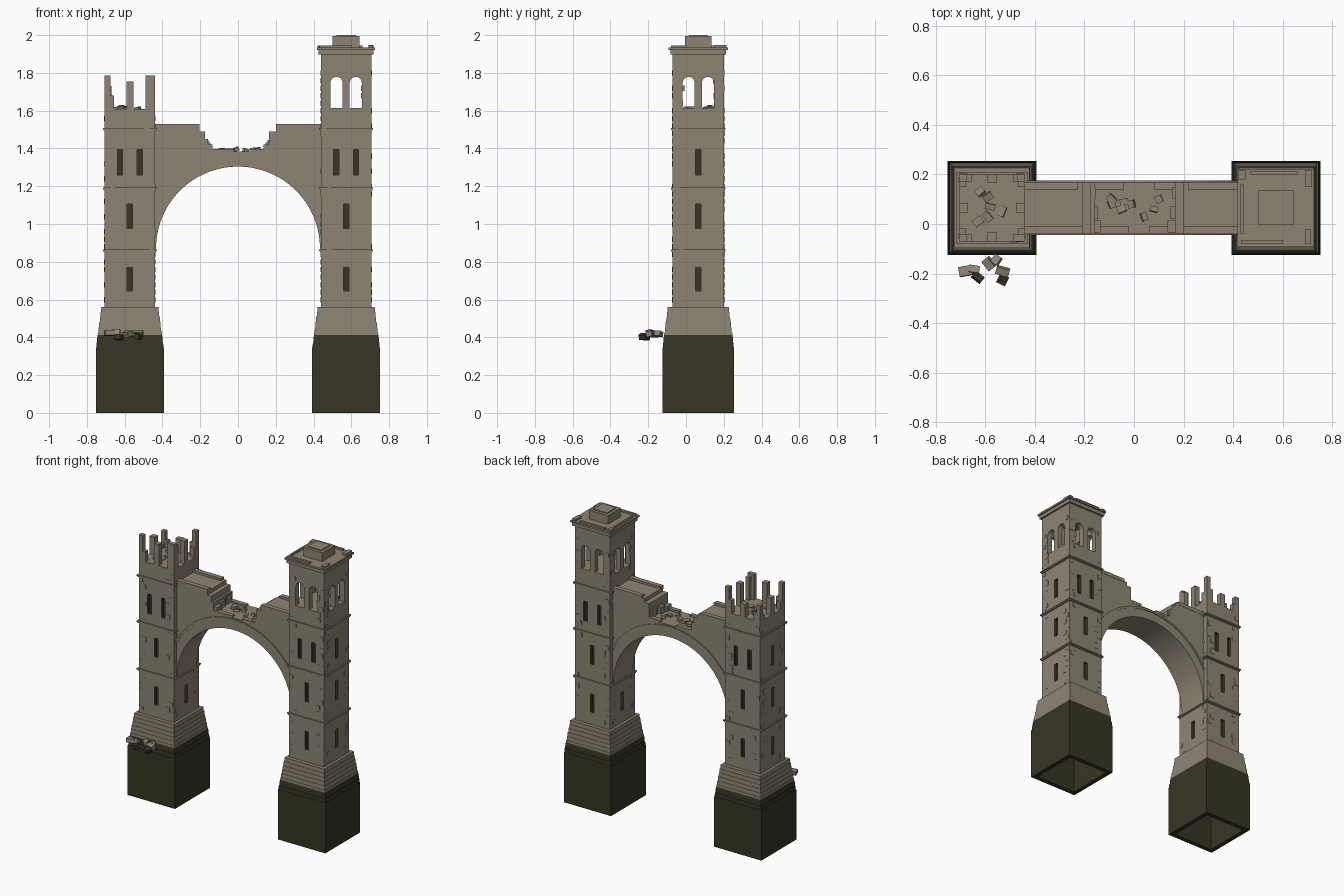
import bpy, bmesh, math, random
from mathutils import Matrix, Vector

random.seed(7)
old = bpy.data.objects.get("Cube")
if old:
    bpy.data.objects.remove(old)


def material(name, col):
    m = bpy.data.materials.new(name)
    m.use_nodes = True
    m.diffuse_color = (*col, 1)
    m.node_tree.nodes["Principled BSDF"].inputs["Base Color"].default_value = (*col, 1)
    return m


STONE = material("weathered stone", (0.27, 0.235, 0.175))
DARK = material("dark damp stone", (0.037, 0.036, 0.018))
CY = 0.065            # depth centre of both towers
TX = 0.5725           # tower distance from the middle
HX, HY = 0.1335, 0.136  # shaft half sizes


def finish(name, bm, mats):
    bmesh.ops.recalc_face_normals(bm, faces=bm.faces)
    me = bpy.data.meshes.new(name)
    bm.to_mesh(me)
    bm.free()
    for m in mats:
        me.materials.append(m)
    ob = bpy.data.objects.new(name, me)
    bpy.context.collection.objects.link(ob)
    return ob


def add_box(bm, lo, hi, rot=None):
    size = [b - a for a, b in zip(lo, hi)]
    mid = [(a + b) / 2 for a, b in zip(lo, hi)]
    m = Matrix.Translation(mid) @ (rot or Matrix()) @ Matrix.Diagonal((*size, 1))
    bmesh.ops.create_cube(bm, size=1, matrix=m)


def boxes(name, items, mat=STONE):
    bm = bmesh.new()
    for lo, hi in items:
        add_box(bm, lo, hi)
    return finish(name, bm, [mat])


def block(cx, hx, hy, z0, z1):
    return (cx - hx, CY - hy, z0), (cx + hx, CY + hy, z1)


def add_prism(bm, outline, a, b, axis="y"):
    # outline holds (across, height) pairs, extruded from a to b
    def place(u, z, d):
        return (u, d, z) if axis == "y" else (d, u, z)
    face = bm.faces.new([bm.verts.new(place(u, z, a)) for u, z in outline])
    ext = bmesh.ops.extrude_face_region(bm, geom=[face])
    move = Vector(place(0, 0, b - a))
    bmesh.ops.translate(bm, vec=move, verts=[v for v in ext["geom"] if isinstance(v, bmesh.types.BMVert)])


def cut(ob, cutters):
    for c in cutters:
        c.hide_render = True
        mod = ob.modifiers.new("cut", "BOOLEAN")
        mod.operation, mod.solver, mod.object = "DIFFERENCE", "EXACT", c
        mod.material_mode = "TRANSFER"
    deps = bpy.context.evaluated_depsgraph_get()
    me = bpy.data.meshes.new_from_object(ob.evaluated_get(deps))
    ob.modifiers.clear()
    ob.data = me
    for c in cutters:
        bpy.data.objects.remove(c)


def plinth(name, cx):
    # hollow footing, then battered courses with narrow ledges
    rings = [(0.15, 0.16, 0.32), (0.15, 0.16, 0), (0.18, 0.19, 0), (0.18, 0.19, 0.345)]
    for i in range(8):
        s, z = 0.18 - 0.0036 * (i + 1), 0.345 + 0.027 * i
        rings += [(s + 0.001, s + 0.0115, z), (s, s + 0.0105, z + 0.027)]
    split = [r for r in rings if r[2] < 0.42]
    rings[len(split) - 1] = (*rings[len(split) - 1][:2], 0.412)
    bm = bmesh.new()
    loops = [[bm.verts.new((cx + sx * hx, CY + sy * hy, z))
              for sx, sy in ((-1, -1), (1, -1), (1, 1), (-1, 1))] for hx, hy, z in rings]
    for a, b in zip(loops, loops[1:]):
        for k in range(4):
            bm.faces.new((a[k], a[k - 1], b[k - 1], b[k]))
    bm.faces.new(loops[0])
    bm.faces.new(loops[-1])
    for f in bm.faces:
        f.material_index = int(f.calc_center_median().z < 0.412)
    return finish(name, bm, [STONE, DARK])


def shaft(name, cx):
    ob = boxes(name, [block(cx, HX, HY, 0.55, 1.61)])
    slits = [(0, 0.645, 0.77), (0, 0.975, 1.105), (-0.052, 1.26, 1.395), (0.052, 1.26, 1.395)]
    holes = []
    for s in (-1, 1):
        for off, z0, z1 in slits:
            y = CY + s * HY
            holes.append(((cx + off - 0.014, y - 0.022, z0), (cx + off + 0.014, y + 0.022, z1)))
        for z0, z1 in [(a, b) for o, a, b in slits if o >= 0]:
            x = cx + s * HX
            holes.append(((x - 0.022, CY - 0.014, z0), (x + 0.022, CY + 0.014, z1)))
    cut(ob, [boxes("slit_cutter", holes, DARK)])


def worn_blocks(name, cx, top):
    # scattered facing stones standing slightly proud
    items = []
    for row in range(int((top - 0.6) / 0.04)):
        z = 0.585 + row * 0.04
        for s in (-1, 1):
            for k in range(2):
                u = random.choice((-0.115, -0.09, 0.09, 0.112))
                w, p = random.uniform(0.008, 0.016), random.uniform(0.001, 0.003)
                y, x = CY + s * HY, cx + s * HX
                if k:
                    items.append(((cx + u - w, y - p, z), (cx + u + w, y + p, z + 0.028)))
                else:
                    items.append(((x - p, CY + u - w, z), (x + p, CY + u + w, z + 0.028)))
    boxes(name, items)


for side, cx, top in (("left", TX, 1.88), ("right", -TX, 1.6)):
    plinth(side + "_plinth", cx)
    shaft(side + "_shaft", cx)
    worn_blocks(side + "_worn_blocks", cx, top)
    bands = []
    for z in (0.86, 1.187, 1.503):
        bands += [block(cx, 0.143, 0.145, z - 0.002, z + 0.006), block(cx, 0.139, 0.141, z - 0.009, z - 0.002)]
    boxes(side + "_string_courses", bands)

# Complete belfry with paired arched openings on every side
belfry = boxes("belfry", [block(TX, HX, HY, 1.61, 1.905)])


def arch_cutter(axis, mid):
    bm = bmesh.new()
    for off in (-0.051, 0.051):
        c = mid + off
        pts = [(c - 0.032, 1.615), (c + 0.032, 1.615)]
        pts += [(c + 0.032 * math.cos(math.pi * i / 12), 1.747 + 0.032 * math.sin(math.pi * i / 12)) for i in range(13)]
        d = CY if axis == "y" else TX
        add_prism(bm, pts, d - 0.2, d + 0.2, axis)
    return finish("arch_cutter", bm, [STONE])


cut(belfry, [boxes("room_cutter", [block(TX, 0.098, 0.1, 1.615, 1.87)]),
             arch_cutter("y", TX), arch_cutter("x", CY)])

# Cornice, broken roof edge and the cap block
boxes("cornice", [block(TX, 0.146, 0.148, 1.898, 1.922), block(TX, 0.154, 0.157, 1.922, 1.934)])
boxes("roof_edging", [
    ((0.432, -0.08, 1.93), (0.60, -0.065, 1.946)), ((0.43, -0.04, 1.93), (0.442, 0.16, 1.946)),
    ((0.47, 0.2, 1.93), (0.66, 0.214, 1.946)), ((0.69, 0.15, 1.93), (0.718, 0.215, 1.947)),
    ((0.69, -0.08, 1.93), (0.715, -0.02, 1.946)), ((0.42, 0.18, 1.93), (0.45, 0.215, 1.946))])
boxes("roof_cap", [block(TX, 0.072, 0.07, 1.93, 1.994), block(TX, 0.052, 0.05, 1.99, 2.0)])

# Ruined belfry: corner piers and mullions of uneven height
T = 0.036
piers = []
for sx, sy, h, low in ((-1, -1, 1.785, 1.68), (1, -1, 1.74, 1.785), (-1, 1, 1.72, 1.66), (1, 1, 1.785, 1.70)):
    def corner(w, d, z):
        xs = sorted((-TX + sx * HX, -TX + sx * (HX - w)))
        ys = sorted((CY + sy * HY, CY + sy * (HY - d)))
        return (xs[0], ys[0], 1.6), (xs[1], ys[1], z)
    piers += [corner(0.03, 0.03, h), corner(0.05, 0.029, low), corner(0.029, 0.052, low - 0.02)]
for s, hx, hy in ((-1, 1.755, 1.73), (1, 1.70, 1.765)):
    y, x = CY + s * (HY - T / 2), -TX + s * (HX - T / 2)
    piers.append(((-TX - 0.019, y - T / 2, 1.6), (-TX + 0.019, y + T / 2, hx)))
    piers.append(((x - T / 2, CY - 0.019, 1.6), (x + T / 2, CY + 0.019, hy)))
boxes("ruined_piers", piers)

# Broken bridge wall above the arch
R, ZC = 0.435, 0.87


def arc(r, rev=False, n=56):
    pts = [(-r * math.cos(math.pi * i / n), ZC + r * math.sin(math.pi * i / n)) for i in range(n + 1)]
    return pts[::-1] if rev else pts


bm = bmesh.new()
steps = [(0.46, ZC), (0.46, 1.515), (0.2, 1.515), (0.2, 1.49), (0.165, 1.49), (0.165, 1.385),
         (-0.16, 1.385), (-0.16, 1.45), (-0.175, 1.45), (-0.175, 1.49), (-0.205, 1.49), (-0.205, 1.515),
         (-0.46, 1.515), (-0.46, ZC)]
add_prism(bm, arc(R) + steps, -0.038, 0.168)
finish("bridge_wall", bm, [STONE])

for name, r0, r1, p in (("arch_ring", R - 0.001, 0.503, 0.003), ("arch_trim", 0.494, 0.508, 0.007)):
    bm = bmesh.new()
    add_prism(bm, arc(r0) + arc(r1, True), -0.038 - p, 0.168 + p)
    finish(name, bm, [STONE])

# Kerbs along the bridge and stones left at the broken ends
kerbs = []
for y0, y1, cutback in ((-0.04, -0.008, 0), (0.138, 0.17, 0.02)):
    for x0, x1 in ((-0.45, -0.205 - cutback), (0.2 + cutback, 0.45)):
        kerbs.append(((x0, y0, 1.505), (x1, y1, 1.53)))
    kerbs.append(((-0.16, y0 + 0.001, 1.38), (-0.02 - cutback, y1 - 0.001, 1.396)))
    kerbs.append(((0.06 + cutback, y0 + 0.001, 1.38), (0.165, y1 - 0.001, 1.398)))
for s in (-1, 1):
    for i, y in enumerate((-0.035, 0.02, 0.1)):
        x = sorted((s * 0.165, s * (0.135 + 0.01 * i)))
        kerbs.append(((x[0], y, 1.38), (x[1], y + 0.05, 1.42 + 0.012 * i)))
boxes("bridge_kerbs", kerbs)


def rubble(name, spots, z, mat=STONE, size=0.018):
    bm = bmesh.new()
    for x, y in spots:
        rot = Matrix.Rotation(random.uniform(0, 3), 4, "Z") @ Matrix.Rotation(random.uniform(-0.4, 0.4), 4, "X")
        w, d, h = size * random.uniform(0.8, 1.2), size * random.uniform(0.6, 0.9), size * 0.6
        zz = z + random.uniform(-0.3, 0.3) * size
        add_box(bm, (x - w, y - d, zz - h), (x + w, y + d, zz + h), rot)
    finish(name, bm, [mat])


rubble("bridge_rubble", [(-0.09, 0.08), (-0.09, 0.1), (-0.05, 0.06), (-0.04, 0.09), (-0.01, 0.08),
                         (0.04, 0.03), (0.08, 0.06), (0.1, 0.1)], 1.391, size=0.017)
rubble("tower_rubble", [(-0.62, 0.13), (-0.59, 0.11), (-0.58, 0.07), (-0.59, 0.03), (-0.63, 0.01), (-0.53, 0.05)], 1.613)
rubble("fallen_stones", [(-0.68, -0.19), (-0.645, -0.185), (-0.585, -0.16), (-0.555, -0.145), (-0.53, -0.19)],
       0.42, size=0.023)
rubble("fallen_damp_stones", [(-0.63, -0.215), (-0.53, -0.225)], 0.4, DARK, 0.023)
